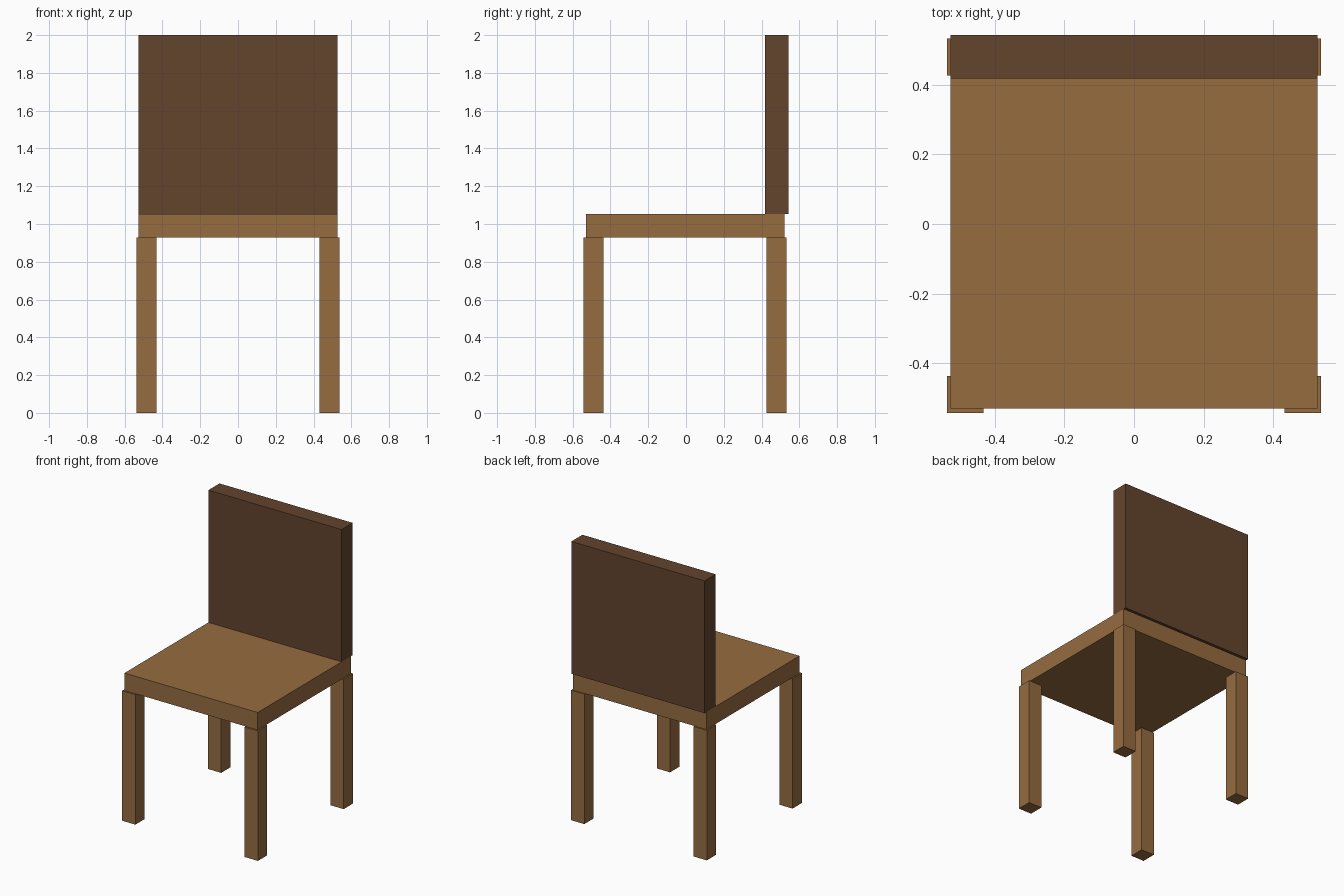
import bpy
import bmesh
from mathutils import Vector

if "Cube" in bpy.data.objects:
    bpy.data.objects.remove(bpy.data.objects["Cube"])


def material(name, color):
    mat = bpy.data.materials.new(name)
    mat.diffuse_color = (*color, 1.0)
    mat.use_nodes = True
    mat.node_tree.nodes["Principled BSDF"].inputs["Base Color"].default_value = mat.diffuse_color
    return mat


def box(name, low, high, mat):
    """Axis-aligned box between two opposite corners."""
    low, high = Vector(low), Vector(high)
    size = high - low
    bm = bmesh.new()
    bmesh.ops.create_cube(bm, size=1.0)
    bmesh.ops.scale(bm, vec=size, verts=bm.verts)
    mesh = bpy.data.meshes.new(name)
    bm.to_mesh(mesh)
    bm.free()
    mesh.materials.append(mat)
    obj = bpy.data.objects.new(name, mesh)
    obj.location = (low + high) / 2
    bpy.context.collection.objects.link(obj)
    return obj


light_wood = material("light_wood", (0.305, 0.150, 0.051))
dark_wood = material("dark_wood", (0.127, 0.058, 0.026))

HALF = 0.527          # half width of seat and backrest
SEAT_BOTTOM, SEAT_TOP = 0.929, 1.054
LEG = 0.105           # leg thickness
LEG_OUTER = 0.537     # outer x of the legs

# Seat and backrest; the backrest overhangs the seat's rear edge
box("seat", (-HALF, -0.53, SEAT_BOTTOM), (HALF, 0.522, SEAT_TOP), light_wood)
box("backrest", (-HALF, 0.418, SEAT_TOP), (HALF, 0.543, 2.0), dark_wood)

# Four square legs
for row, y in (("front", -0.542), ("rear", 0.427)):
    for side, x in (("left", -LEG_OUTER), ("right", LEG_OUTER - LEG)):
        box(f"{row}_{side}_leg", (x, y, 0), (x + LEG, y + LEG, SEAT_BOTTOM), light_wood)
